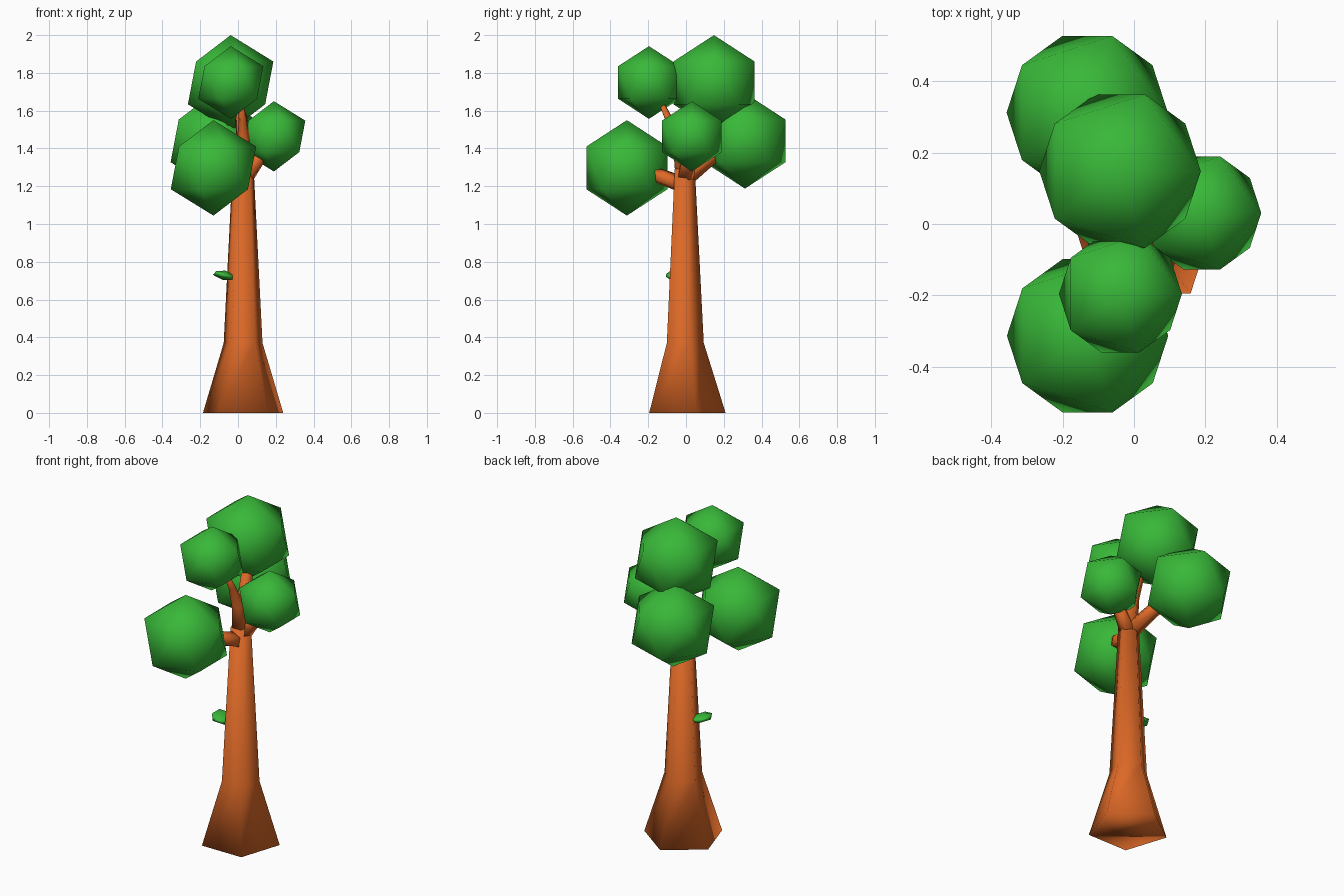
import bpy, bmesh
from math import sin, cos, pi, radians
from mathutils import Vector

if "Cube" in bpy.data.objects:
    bpy.data.objects.remove(bpy.data.objects["Cube"])


def material(name, color):
    m = bpy.data.materials.new(name)
    m.diffuse_color = color
    m.use_nodes = True
    m.node_tree.nodes["Principled BSDF"].inputs["Base Color"].default_value = m.diffuse_color
    return m


bark = material("bark", (0.72, 0.14, 0.02, 1))
leaf_green = material("leaf_green", (0.04, 0.48, 0.04, 1))


def tube(name, points, sides=5):
    """Closed tapered tube through (x, y, z, radius) points."""
    bm = bmesh.new()
    centres = [Vector(p[:3]) for p in points]
    rings = []
    for i, p in enumerate(points):
        d = centres[min(i + 1, len(points) - 1)] - centres[max(i - 1, 0)]
        turn = Vector((0, 0, 1)).rotation_difference(d.normalized())
        ring = []
        for k in range(sides):
            a = pi / 2 + 2 * pi * k / sides
            offset = Vector((cos(a), sin(a), 0)) * p[3]
            ring.append(bm.verts.new(centres[i] + turn @ offset))
        rings.append(ring)
    for low, high in zip(rings, rings[1:]):
        for k in range(sides):
            n = (k + 1) % sides
            bm.faces.new((low[k], low[n], high[n], high[k]))
    bm.faces.new(rings[0][::-1])
    bm.faces.new(rings[-1])
    mesh = bpy.data.meshes.new(name)
    bm.to_mesh(mesh)
    bm.free()
    mesh.shade_smooth()
    mesh.materials.append(bark)
    ob = bpy.data.objects.new(name, mesh)
    bpy.context.collection.objects.link(ob)
    return ob


def clump(name, centre, radius, scale=(1, 1, 1), tilt=(0, 0, 0)):
    bpy.ops.mesh.primitive_ico_sphere_add(subdivisions=1, radius=radius,
                                          location=centre, rotation=tilt)
    ob = bpy.context.object
    ob.name = name
    ob.scale = scale
    ob.data.shade_smooth()
    ob.data.materials.append(leaf_green)
    return ob


# Trunk with flared foot
trunk = tube("trunk", [(0.027, -0.014, 0, 0.2235), (0.027, -0.014, 0.37, 0.108),
                       (0.027, -0.012, 1.29, 0.059)])

# Branches, each running into its foliage clump
tube("branch_front_top", [(0.03, -0.012, 1.26, 0.055), (0.03, -0.04, 1.43, 0.038),
                          (0.025, -0.09, 1.55, 0.022), (0.01, -0.15, 1.68, 0.012)])
tube("branch_top", [(0.03, -0.012, 1.26, 0.055), (0.03, 0.02, 1.45, 0.042),
                    (0.01, 0.08, 1.64, 0.028)])
tube("branch_right", [(0.03, -0.005, 1.24, 0.05), (0.09, 0.005, 1.32, 0.04),
                      (0.16, 0.02, 1.41, 0.03)])
tube("branch_back", [(0.025, 0.0, 1.25, 0.05), (-0.03, 0.12, 1.345, 0.042),
                     (-0.09, 0.23, 1.41, 0.035)])
tube("branch_front_low", [(0.027, 0.0, 1.2, 0.048), (0.01, -0.12, 1.245, 0.043),
                          (-0.05, -0.22, 1.28, 0.04)])

# Foliage clumps
clump("foliage_top", (-0.039, 0.148, 1.747), 0.2528)
clump("foliage_front_top", (-0.038, -0.196, 1.749), 0.1925)
clump("foliage_right", (0.190, 0.031, 1.464), 0.186)
clump("foliage_front_low", (-0.130, -0.313, 1.297), 0.2525)
clump("foliage_back", (-0.131, 0.312, 1.440), 0.2525)

# Small leaf on the trunk
clump("trunk_leaf", (-0.073, -0.047, 0.728), 0.065, (1, 1.08, 0.4),
      (0, radians(14), 0))
